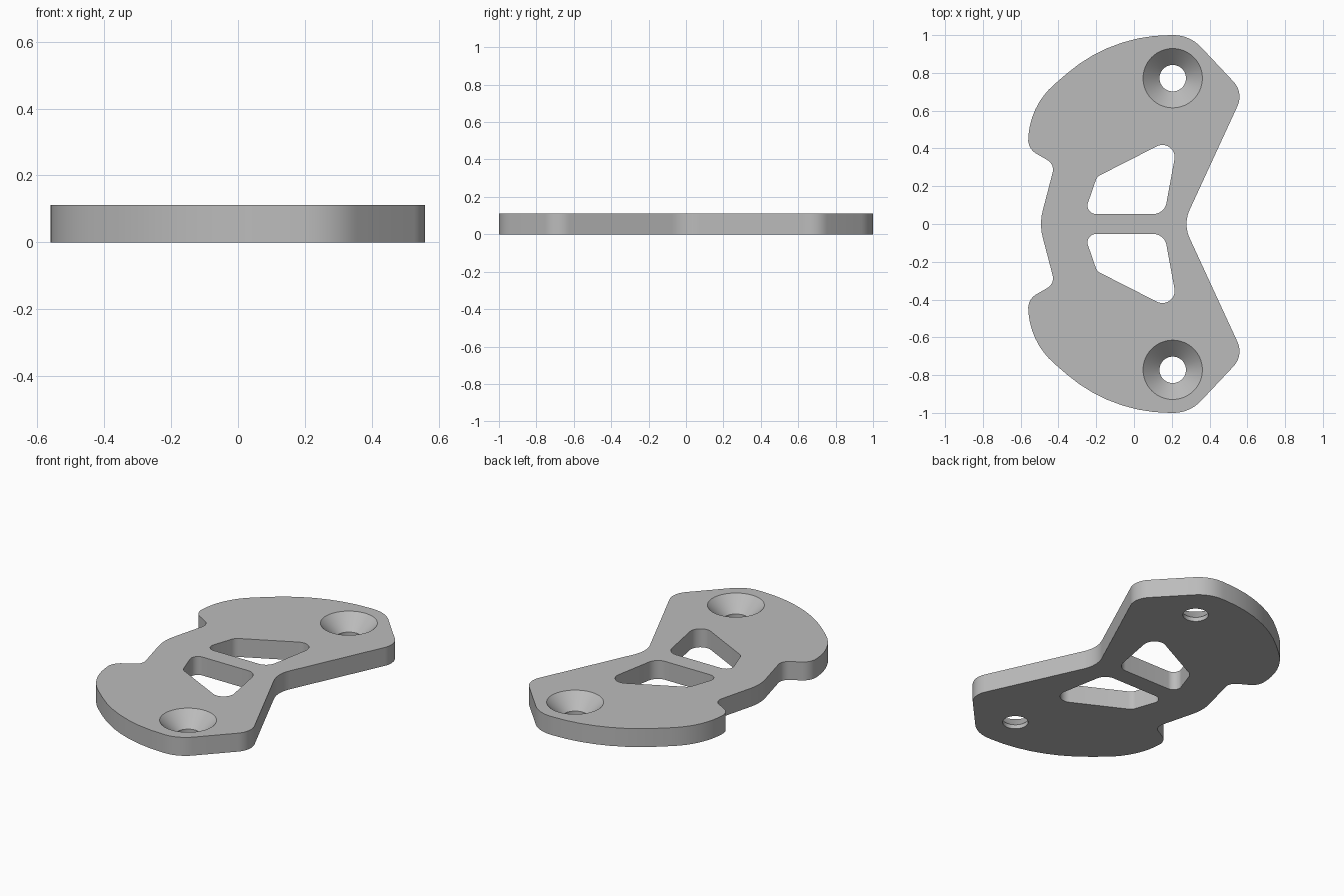
import bpy, bmesh
from math import cos, sin, pi, tan, radians
from mathutils import Vector

cube = bpy.data.objects.get("Cube")
if cube:
    bpy.data.objects.remove(cube, do_unlink=True)

THICK = 0.112


def rounded(corners, step=radians(6)):
    """Polygon of (x, y, radius) corners turned into a loop with arc fillets."""
    pts = []
    for i, (x, y, r) in enumerate(corners):
        p = Vector((x, y))
        a = (Vector(corners[i - 1][:2]) - p).normalized()
        b = (Vector(corners[(i + 1) % len(corners)][:2]) - p).normalized()
        half = a.angle(b) / 2
        centre = p + (a + b).normalized() * r / sin(half)
        start = p + a * r / tan(half) - centre
        end = p + b * r / tan(half) - centre
        sweep = pi - 2 * half
        n = max(4, round(sweep / step))
        for k in range(n + 1):
            t = sweep * k / n
            pts.append(centre + (start * sin(sweep - t) + end * sin(t)) / sin(sweep))
    return pts


def mirror(corners):
    return [(x, -y, r) for x, y, r in reversed(corners)]


def circle(cx, cy, r, n=64):
    return [Vector((cx + r * cos(2 * pi * k / n), cy + r * sin(2 * pi * k / n))) for k in range(n)]


# Half outline from the right-hand waist round to the left-hand waist
half = [(0.581, 0.696, 0.117), (0.295, 1.0, 0.2), (-0.12, 1.0, 0.84),
        (-0.56, 0.62, 0.4), (-0.56, 0.397, 0.085), (-0.419, 0.316, 0.06)]
outline = rounded([(0.26, 0, 0.18)] + half + [(-0.502, 0, 0.28)] + mirror(half))

# Window opening
window = [(0.161, 0.053, 0.07), (0.238, 0.471, 0.065),
          (-0.196, 0.25, 0.05), (-0.264, 0.053, 0.045)]

bm = bmesh.new()
caps = {0: [], THICK: []}


def wall(levels):
    """Skin a stack of (loop, z) rings and remember the cap edges."""
    rings = [[bm.verts.new((p.x, p.y, z)) for p in loop] for loop, z in levels]
    for low, high in zip(rings, rings[1:]):
        for i in range(len(low)):
            bm.faces.new((low[i - 1], low[i], high[i], high[i - 1]))
    for ring, z in ((rings[0], 0), (rings[-1], THICK)):
        caps[z] += [bm.edges.get((ring[i - 1], ring[i])) for i in range(len(ring))]


# Outer rim and windows
for loop in (outline, rounded(window), rounded(mirror(window))):
    wall([(loop, 0), (loop, THICK)])

# Countersunk screw holes
for y in (-0.772, 0.772):
    bore = circle(0.205, y, 0.07)
    wall([(bore, 0), (bore, 0.025), (circle(0.205, y, 0.157), THICK)])

# Top and bottom faces
for z, edges in caps.items():
    bmesh.ops.triangle_fill(bm, edges=edges, use_beauty=True, normal=(0, 0, 1 if z else -1))
bmesh.ops.recalc_face_normals(bm, faces=bm.faces)
flat = [f for f in bm.faces if abs(f.normal.z) > 0.99]
bmesh.ops.dissolve_limit(bm, angle_limit=0.01, verts=[], edges=list({e for f in flat for e in f.edges
                         if all(abs(g.normal.z) > 0.99 for g in e.link_faces)}))

mesh = bpy.data.meshes.new("mounting_plate")
bm.to_mesh(mesh)
bm.free()
plate = bpy.data.objects.new("mounting_plate", mesh)
bpy.context.collection.objects.link(plate)

# Grey finish
grey = bpy.data.materials.new("plain_grey")
grey.use_nodes = True
colour = (0.5, 0.5, 0.5, 1)
grey.diffuse_color = colour
grey.node_tree.nodes["Principled BSDF"].inputs["Base Color"].default_value = colour
mesh.materials.append(grey)

bpy.ops.object.select_all(action="DESELECT")
plate.select_set(True)
bpy.context.view_layer.objects.active = plate
bpy.ops.object.shade_smooth_by_angle(angle=radians(30))
